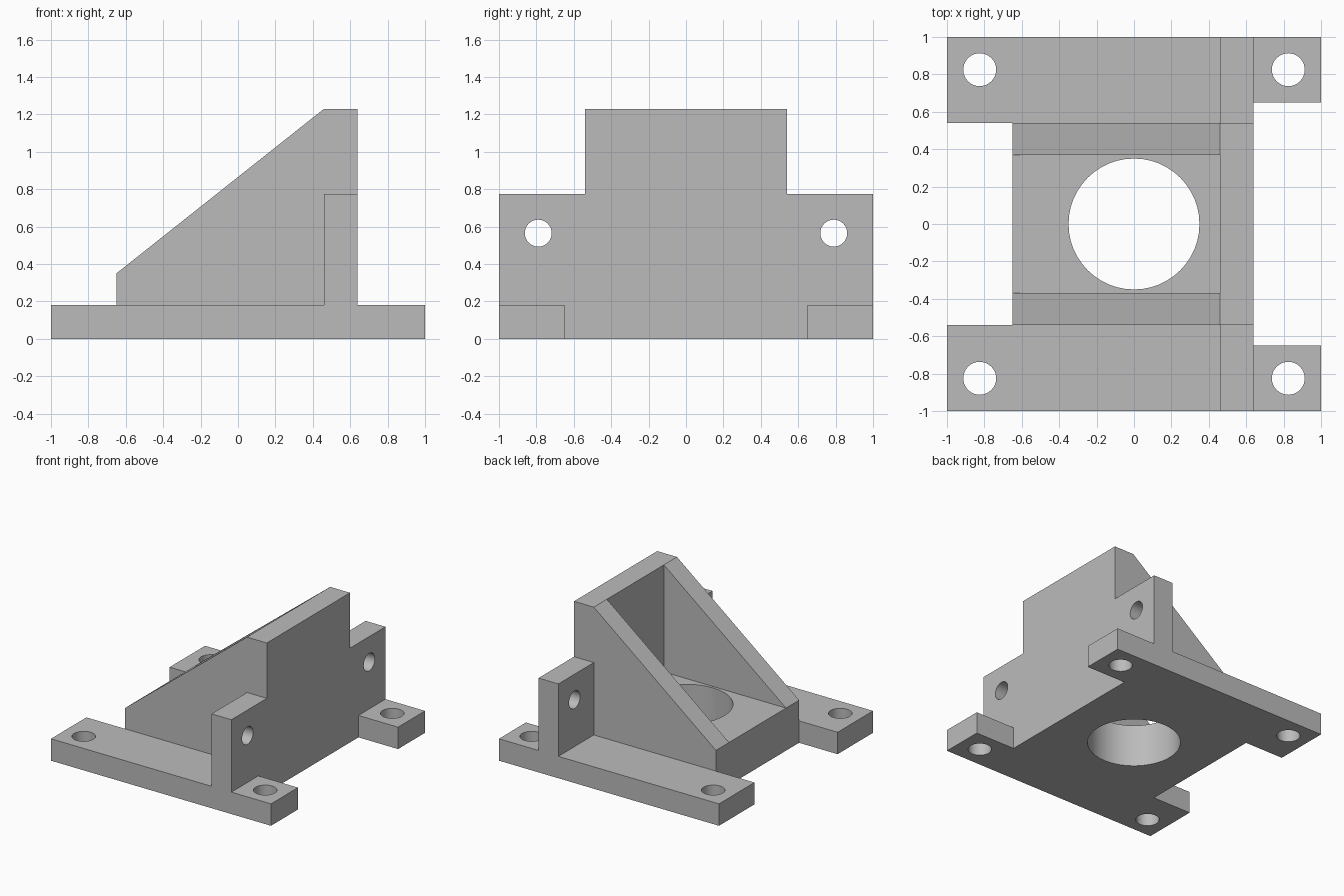
import bpy
import bmesh
import math
from mathutils import Matrix, Vector

default = bpy.data.objects.get("Cube")
if default:
    bpy.data.objects.remove(default, do_unlink=True)

BASE_H = 0.18        # thickness of the base flange
FLOOR_H = 0.35       # height of the raised floor between the gussets
EAR_H = 0.775        # height of the wall's side ears
TOP_H = 1.23         # height of the wall
BLOCK_W = 0.54       # half width of the central block
WALL_X = (0.46, 0.64)
TOE_X = -0.65        # free end of the central block

grey = bpy.data.materials.new("machined grey")
grey.use_nodes = True
colour = (0.5, 0.5, 0.5, 1)
grey.diffuse_color = colour
grey.node_tree.nodes["Principled BSDF"].inputs["Base Color"].default_value = colour


def finish(name, bm):
    bmesh.ops.recalc_face_normals(bm, faces=bm.faces)
    mesh = bpy.data.meshes.new(name)
    bm.to_mesh(mesh)
    bm.free()
    mesh.materials.append(grey)
    obj = bpy.data.objects.new(name, mesh)
    bpy.context.scene.collection.objects.link(obj)
    return obj


def prism(name, points, sweep):
    """Extrude a closed outline of 3D points along a vector."""
    bm = bmesh.new()
    face = bm.faces.new([bm.verts.new(p) for p in points])
    ext = bmesh.ops.extrude_face_region(bm, geom=[face])
    verts = [g for g in ext["geom"] if isinstance(g, bmesh.types.BMVert)]
    bmesh.ops.translate(bm, verts=verts, vec=Vector(sweep))
    return finish(name, bm)


def box(name, x, y, z):
    outline = [(x[0], y[0], z[0]), (x[1], y[0], z[0]), (x[1], y[1], z[0]), (x[0], y[1], z[0])]
    return prism(name, outline, (0, 0, z[1] - z[0]))


def drill(name, centre, radius, depth, axis="Z", sides=32):
    bm = bmesh.new()
    turn = Matrix.Rotation(math.pi / 2, 4, "Y") if axis == "X" else Matrix()
    bmesh.ops.create_cone(bm, cap_ends=True, segments=sides, radius1=radius, radius2=radius,
                          depth=depth, matrix=Matrix.Translation(centre) @ turn)
    return finish(name, bm)


def combine(target, tool, operation):
    tool.hide_render = True
    mod = target.modifiers.new(tool.name, "BOOLEAN")
    mod.operation = operation
    mod.solver = "EXACT"
    mod.object = tool
    bpy.context.view_layer.objects.active = target
    bpy.ops.object.modifier_apply(modifier=mod.name)
    bpy.data.objects.remove(tool, do_unlink=True)


# Central block: wedge side profile with the space between the gussets cut out
profile = [(TOE_X, 0), (WALL_X[1], 0), (WALL_X[1], TOP_H), (WALL_X[0], TOP_H), (TOE_X, FLOOR_H)]
bracket = prism("gusseted_bracket", [(x, -BLOCK_W, z) for x, z in profile], (0, 2 * BLOCK_W, 0))
combine(bracket, box("pocket", (-0.8, WALL_X[0]), (-0.37, 0.37), (FLOOR_H, 1.5)), "DIFFERENCE")

# Base flange with a notch at each end
half = [(WALL_X[1], 0.65), (1, 0.65), (1, 1), (-1, 1), (-1, BLOCK_W), (TOE_X, BLOCK_W)]
outline = half + [(x, -y) for x, y in reversed(half)]
combine(bracket, prism("base_flange", [(x, y, 0) for x, y in outline], (0, 0, BASE_H)), "UNION")

# Wall ears reaching the full width
combine(bracket, box("wall_ears", WALL_X, (-1, 1), (0, EAR_H)), "UNION")

# Central bore, corner bolt holes and wall bolt holes
combine(bracket, drill("bore", (0, 0, 0.2), 0.35, 1, sides=48), "DIFFERENCE")
for side in (-1, 1):
    for end in (-1, 1):
        combine(bracket, drill("bolt_hole", (end * 0.825, side * 0.825, 0.1), 0.088, 0.6), "DIFFERENCE")
    combine(bracket, drill("wall_hole", (0.55, side * 0.79, 0.565), 0.072, 0.5, "X"), "DIFFERENCE")

bpy.ops.object.select_all(action="DESELECT")
bracket.select_set(True)
bpy.context.view_layer.objects.active = bracket
bpy.ops.object.shade_smooth_by_angle(angle=math.radians(30))
